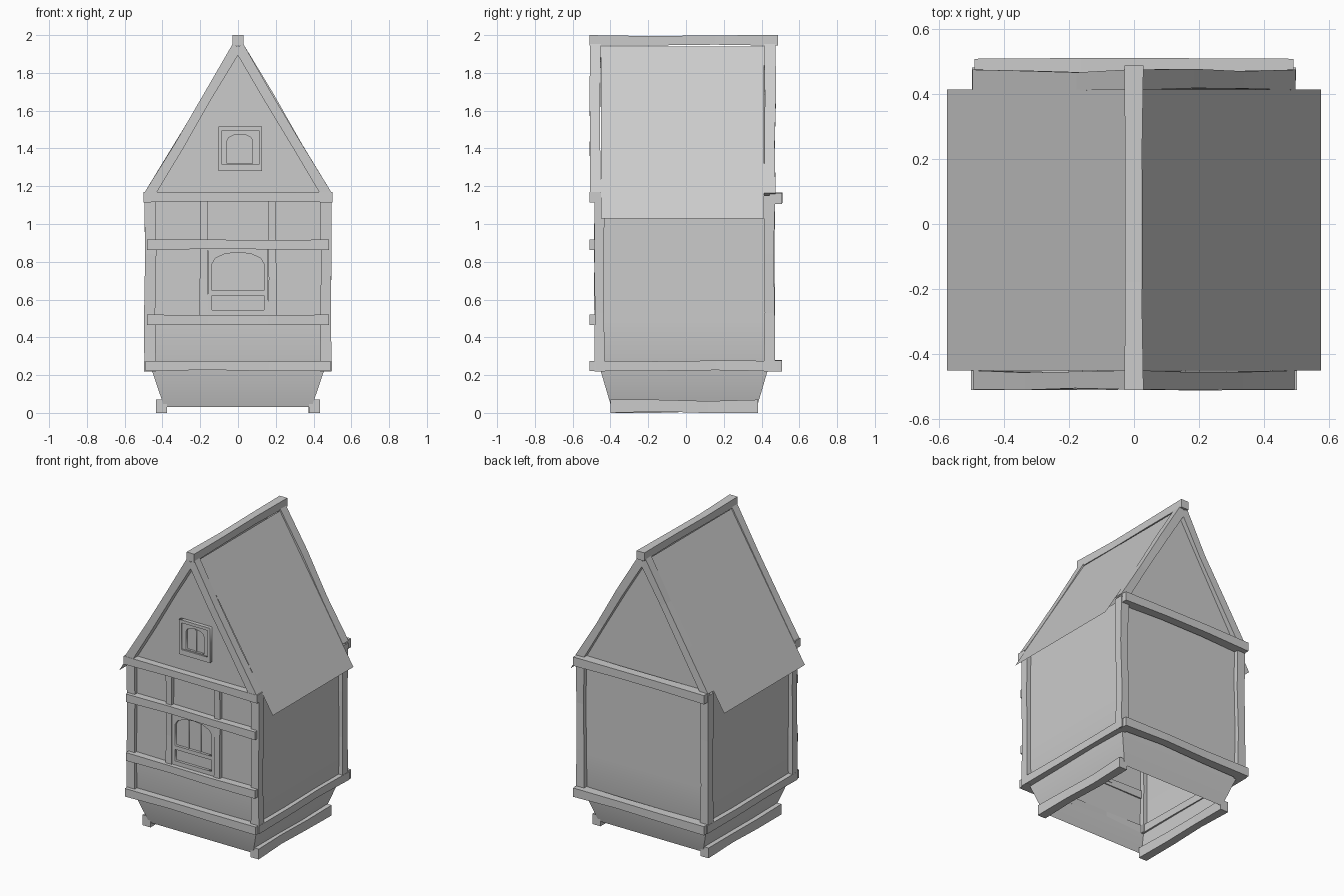
import bpy, bmesh, random
from math import cos, sin, pi, radians
from mathutils import Vector

if "Cube" in bpy.data.objects:
    bpy.data.objects.remove(bpy.data.objects["Cube"])

random.seed(4)


def mesh_obj(name, verts, faces, smooth=False):
    me = bpy.data.meshes.new(name)
    me.from_pydata(verts, [], faces)
    ob = bpy.data.objects.new(name, me)
    bpy.context.collection.objects.link(ob)
    if smooth:
        select(ob)
        bpy.ops.object.shade_smooth_by_angle(angle=radians(35))
    return ob


def select(ob):
    bpy.ops.object.select_all(action='DESELECT')
    ob.select_set(True)
    bpy.context.view_layer.objects.active = ob


def beam(name, a, b, su, sv, wobble=0.005, cuts=3):
    """Rough-hewn timber; su is its size along y (x for beams running in y)."""
    a, b = Vector(a), Vector(b)
    t = (b - a).normalized()
    u = Vector((1, 0, 0)) if abs(t.y) > 0.9 else Vector((0, 1, 0))
    v = t.cross(u)
    verts, faces = [], []
    for i in range(cuts + 1):
        off = Vector((0, 0, 0))
        if 0 < i < cuts:
            off = (u + v * random.choice((-1, 1))) * random.uniform(-wobble, wobble)
        c = a.lerp(b, i / cuts) + off
        k = 1 if i in (0, cuts) else random.uniform(0.86, 0.96)
        for p, q in ((-1, -1), (1, -1), (1, 1), (-1, 1)):
            verts.append(c + u * p * su / 2 * k + v * q * sv / 2 * k)
    for i in range(cuts):
        for j in range(4):
            m = (j + 1) % 4
            faces.append((i * 4 + j, i * 4 + m, i * 4 + m + 4, i * 4 + j + 4))
    n = cuts * 4
    faces += [(3, 2, 1, 0), (n, n + 1, n + 2, n + 3)]
    return mesh_obj(name, verts, faces)


def rect(x0, x1, z0, z1):
    return [(x0, z0), (x1, z0), (x1, z1), (x0, z1)]


def arch(x0, x1, z0, z_side, z_top):
    c, r = (x0 + x1) / 2, (x1 - x0) / 2
    top = [(c + r * cos(pi * i / 6), z_side + (z_top - z_side) * sin(pi * i / 6))
           for i in range(7)]
    return [(x0, z0), (x1, z0)] + top


def plate(name, outlines, y0, y1):
    """Flat board in the front plane; outlines after the first are openings."""
    cu = bpy.data.curves.new(name, 'CURVE')
    cu.dimensions, cu.fill_mode, cu.extrude = '2D', 'BOTH', (y1 - y0) / 2
    for pts in outlines:
        s = cu.splines.new('POLY')
        s.points.add(len(pts) - 1)
        for p, (x, z) in zip(s.points, pts):
            p.co = (x, z, 0, 1)
        s.use_cyclic_u = True
    ob = bpy.data.objects.new(name, cu)
    bpy.context.collection.objects.link(ob)
    ob.location.y = (y0 + y1) / 2
    ob.rotation_euler.x = pi / 2
    select(ob)
    bpy.ops.object.convert(target='MESH')


# Walls and tapered skirt: an open shell
W, YF, YB = 0.465, -0.46, 0.44
rings = [(0.39, -0.395, 0.375, 0.03), (W, YF, YB, 0.25), (W, YF, YB, 0.5), (W, YF, YB, 1.15)]
verts, faces = [], []
for w, yf, yb, z in rings:
    verts += [(-w, yf, z), (w, yf, z), (w, yb, z), (-w, yb, z)]
for i in range(3):
    for j in range(4):
        m = (j + 1) % 4
        faces.append((i * 4 + j, i * 4 + m, i * 4 + m + 4, i * 4 + j + 4))
mesh_obj("walls_and_skirt", verts, faces, True)

# Gable walls
mesh_obj("front_gable", [(-W, YF, 1.15), (W, YF, 1.15), (0, YF, 1.93)], [(0, 1, 2)])
mesh_obj("back_gable", [(-W, YB, 1.15), (W, YB, 1.15), (0, YB, 1.93)], [(2, 1, 0)])

# Everything mirrored left and right
for s, side in ((-1, "left"), (1, "right")):
    roof = [(s * 0.025, -0.45, 1.94), (s * 0.575, -0.45, 1.03),
            (s * 0.575, 0.413, 1.03), (s * 0.025, 0.413, 1.94)]
    mesh_obj(side + "_roof_sheet", roof, [(0, 1, 2, 3) if s > 0 else (3, 2, 1, 0)])
    beam(side + "_foot_beam", (s * 0.405, -0.40, 0.035), (s * 0.405, 0.38, 0.035), 0.06, 0.07)
    beam(side + "_base_beam", (s * 0.47, -0.48, 0.248), (s * 0.47, 0.48, 0.248), 0.055, 0.055)
    for y0, y1, end in ((-0.485, -0.43, "front"), (0.412, 0.472, "back")):
        beam(f"{end}_{side}_post", (s * 0.465, (y0 + y1) / 2, 0.22),
             (s * 0.465, (y0 + y1) / 2, 1.15), y1 - y0, 0.062)
    for y0, y1, end in ((-0.508, -0.45, "front"), (0.412, 0.474, "back")):
        beam(f"{end}_{side}_rafter", (s * 0.473, (y0 + y1) / 2, 1.15),
             (s * 0.004, (y0 + y1) / 2, 1.94), y1 - y0, 0.055)
    # Studs beside the main window
    beam(side + "_window_stud", (s * 0.18, -0.468, 0.49), (s * 0.18, -0.468, 1.14), 0.035, 0.045, 0.003)

# Ridge and horizontal timbers
beam("ridge_beam", (0, -0.51, 1.972), (0, 0.487, 1.972), 0.058, 0.056)
beam("front_eave_beam", (-0.5, -0.48, 1.142), (0.5, -0.48, 1.142), 0.06, 0.055)
beam("back_eave_beam", (-0.49, 0.475, 1.135), (0.49, 0.475, 1.135), 0.065, 0.06)
beam("front_base_beam", (-0.49, -0.48, 0.248), (0.49, -0.48, 0.248), 0.06, 0.055)
beam("back_base_beam", (-0.49, 0.475, 0.248), (0.49, 0.475, 0.248), 0.065, 0.06)
beam("front_upper_rail", (-0.483, -0.48, 0.89), (0.483, -0.48, 0.89), 0.06, 0.055)
beam("front_lower_rail", (-0.483, -0.48, 0.493), (0.483, -0.48, 0.493), 0.06, 0.055)

# Main window: board with arched opening and a small panel below
plate("main_window_board", [rect(-0.16, 0.16, 0.5, 0.89),
                            arch(-0.137, 0.137, 0.648, 0.79, 0.85),
                            rect(-0.137, 0.137, 0.545, 0.622)], -0.478, -0.455)

# Attic window: raised frame around an arched opening
plate("attic_window_board", [rect(-0.09, 0.115, 1.30, 1.50),
                             arch(-0.058, 0.078, 1.32, 1.44, 1.475)], -0.475, -0.455)
plate("attic_window_frame", [rect(-0.103, 0.128, 1.28, 1.515),
                             rect(-0.085, 0.11, 1.315, 1.495)], -0.485, -0.455)
plate("attic_window_bar", [rect(0.005, 0.015, 1.32, 1.465)], -0.465, -0.455)
for x in (-0.045, 0.045):
    plate("main_window_bar", [rect(x - 0.005, x + 0.005, 0.648, 0.84)], -0.466, -0.455)
